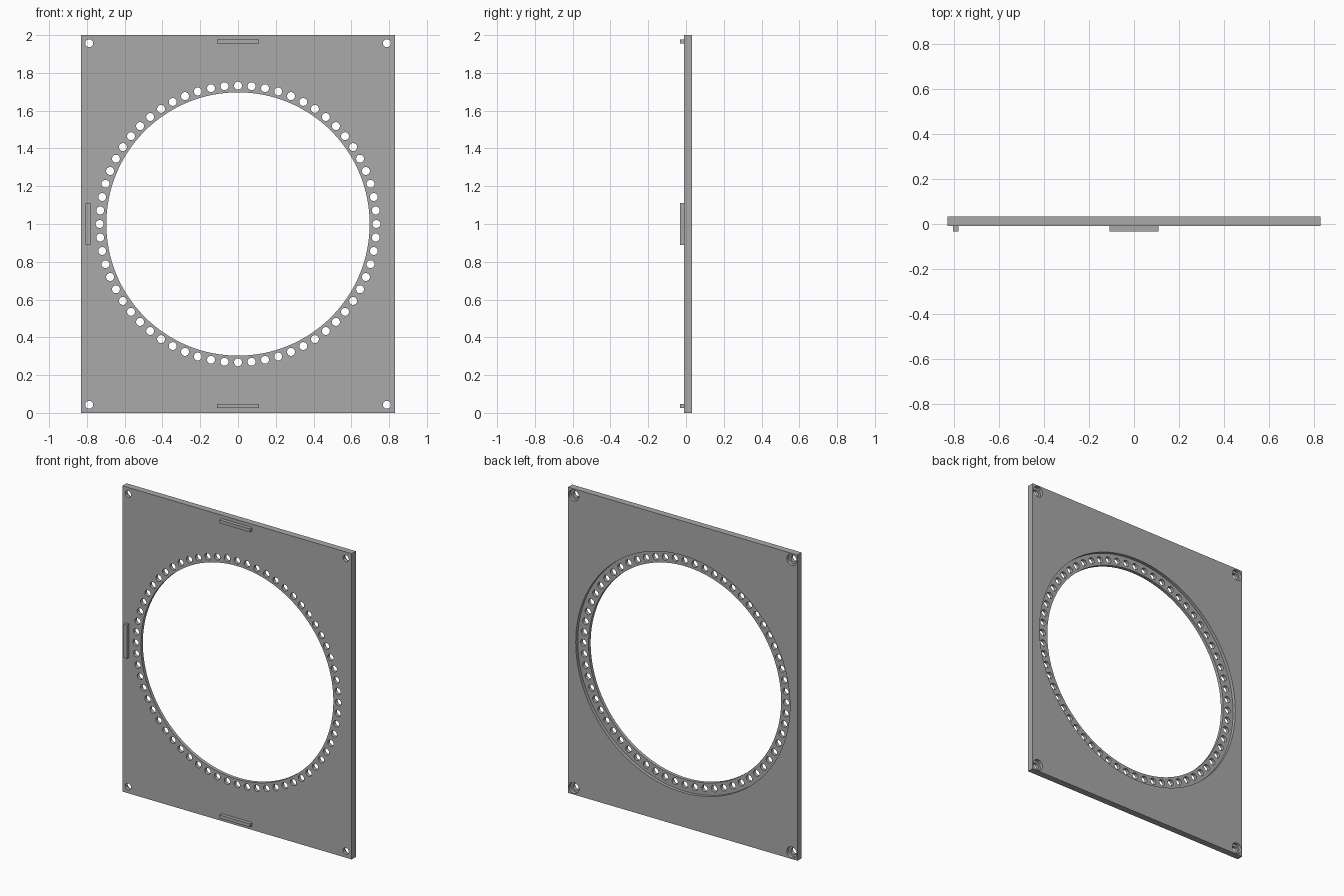
import bpy
import bmesh
from math import cos, sin, tau, pi
from mathutils import Matrix, Vector

cube = bpy.data.objects.get("Cube")
if cube:
    bpy.data.objects.remove(cube, do_unlink=True)

grey = bpy.data.materials.new("plain grey")
grey.use_nodes = True
colour = (0.4, 0.4, 0.4, 1)
grey.diffuse_color = colour
grey.node_tree.nodes["Principled BSDF"].inputs["Base Color"].default_value = colour

HALF_W, HEIGHT = 0.83, 2.0
FRONT, BACK = -0.01, 0.033
FLOOR = 0.012           # y of the recess and counterbore floors
MID = HEIGHT / 2


def add_box(bm, low, high):
    low, high = Vector(low), Vector(high)
    size = Matrix.Diagonal((*(high - low), 1))
    bmesh.ops.create_cube(bm, size=1, matrix=Matrix.Translation((low + high) / 2) @ size)


def add_cylinder(bm, x, z, radius, y0, y1, sides):
    place = Matrix.Translation((x, (y0 + y1) / 2, z)) @ Matrix.Rotation(pi / 2, 4, "X")
    bmesh.ops.create_cone(bm, cap_ends=True, segments=sides, radius1=radius,
                          radius2=radius, depth=y1 - y0, matrix=place)


def make_object(name, bm):
    mesh = bpy.data.meshes.new(name)
    bm.to_mesh(mesh)
    bm.free()
    mesh.materials.append(grey)
    obj = bpy.data.objects.new(name, mesh)
    bpy.context.collection.objects.link(obj)
    return obj


def cut(target, bm):
    cutter = make_object("cutter", bm)
    cutter.hide_render = True
    mod = target.modifiers.new("cut", "BOOLEAN")
    mod.operation = "DIFFERENCE"
    mod.solver = "EXACT"
    mod.object = cutter
    bpy.context.view_layer.objects.active = target
    bpy.ops.object.modifier_apply(modifier=mod.name)
    bpy.data.objects.remove(cutter, do_unlink=True)


# Rectangular plate
bm = bmesh.new()
add_box(bm, (-HALF_W, FRONT, 0), (HALF_W, BACK, HEIGHT))
plate = make_object("plate", bm)

corners = [(sx * 0.788, MID + sz * 0.957) for sx in (-1, 1) for sz in (-1, 1)]

# Ring recess and screw head counterbores in the back
bm = bmesh.new()
add_cylinder(bm, 0, MID, 0.775, FLOOR, 0.1, 128)
for x, z in corners:
    add_cylinder(bm, x, z, 0.036, FLOOR, 0.1, 32)
cut(plate, bm)

# Large opening, ring of small holes and corner screw holes
bm = bmesh.new()
add_cylinder(bm, 0, MID, 0.697, -0.1, 0.1, 128)
for i in range(64):
    a = tau * i / 64
    add_cylinder(bm, 0.733 * cos(a), MID + 0.733 * sin(a), 0.021, -0.1, 0.1, 24)
for x, z in corners:
    add_cylinder(bm, x, z, 0.021, -0.1, 0.1, 24)
cut(plate, bm)

# Locating ribs on the front
ribs = {
    "top_rib": (0, 1.967, 0.11, 0.011),
    "bottom_rib": (0, 0.037, 0.11, 0.011),
    "right_rib": (-0.794, MID, 0.013, 0.11),
}
for name, (x, z, hx, hz) in ribs.items():
    bm = bmesh.new()
    add_box(bm, (x - hx, -0.033, z - hz), (x + hx, FRONT, z + hz))
    make_object(name, bm)

# Smooth hole walls, keep edges sharp
bpy.ops.object.select_all(action="DESELECT")
plate.select_set(True)
bpy.context.view_layer.objects.active = plate
bpy.ops.object.shade_smooth_by_angle(angle=pi / 6)
